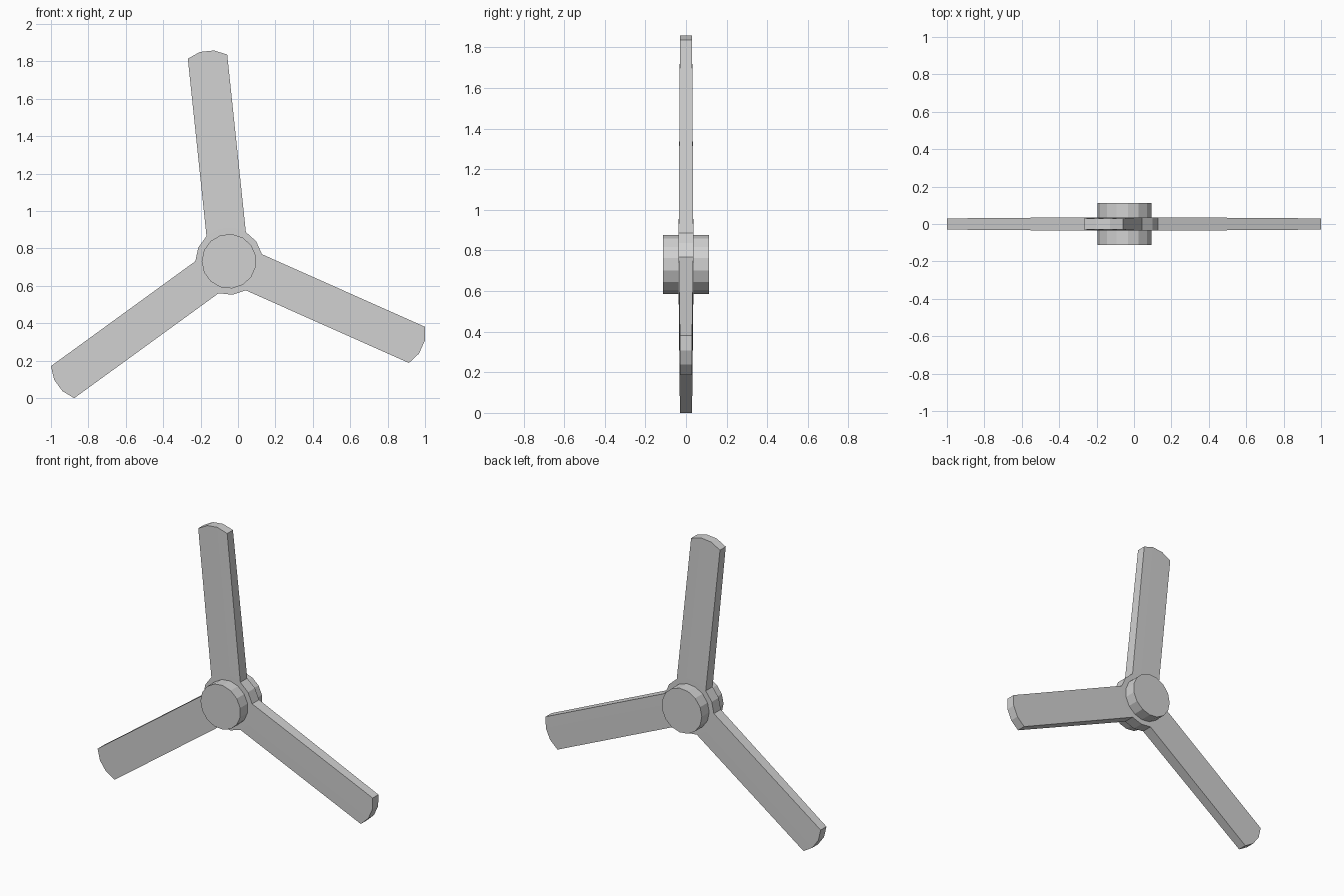
import bpy
import bmesh
from math import cos, sin, radians
from mathutils import Matrix, Vector

cube = bpy.data.objects.get("Cube")
if cube:
    bpy.data.objects.remove(cube, do_unlink=True)

SIDES = 15
CENTRE = Vector((-0.048, 0, 0.7315))
BLADE_ANGLES = (96, 216, 336)

grey = bpy.data.materials.new("light grey")
grey.use_nodes = True
colour = (0.64, 0.64, 0.64, 1)
grey.diffuse_color = colour
grey.node_tree.nodes["Principled BSDF"].inputs["Base Color"].default_value = colour


def prism(radius, half_depth):
    """Fifteen-sided prism along y, with one flat facing each blade."""
    bm = bmesh.new()
    turn = Matrix.Rotation(radians(90), 4, "X") @ Matrix.Rotation(radians(18), 4, "Z")
    bmesh.ops.create_circle(bm, cap_ends=True, segments=SIDES, radius=radius)
    cap = bm.faces[:]
    grown = bmesh.ops.extrude_face_region(bm, geom=cap, use_keep_orig=True)["geom"]
    for v in bm.verts:
        v.co.z = -half_depth
    for v in grown:
        if isinstance(v, bmesh.types.BMVert):
            v.co.z = half_depth
    bm.transform(turn)
    return bm


def finish(bm, name):
    bmesh.ops.recalc_face_normals(bm, faces=bm.faces[:])
    mesh = bpy.data.meshes.new(name)
    bm.to_mesh(mesh)
    bm.free()
    mesh.materials.append(grey)
    obj = bpy.data.objects.new(name, mesh)
    obj.location = CENTRE
    bpy.context.collection.objects.link(obj)


# Hub
finish(prism(0.146, 0.113), "hub")

# Collar with three blades, each drawn out of three flats of its rim
bm = prism(0.18, 0.036)
for angle in BLADE_ANGLES:
    out = Vector((cos(radians(angle)), 0, sin(radians(angle))))
    rim = [f for f in bm.faces
           if len(f.verts) == 4 and f.calc_center_median().normalized().dot(out) > 0.87
           and f.calc_center_median().length < 0.2]
    geom = bmesh.ops.extrude_face_region(bm, geom=rim)["geom"]
    bmesh.ops.delete(bm, geom=rim, context="FACES")
    for v in geom:
        if isinstance(v, bmesh.types.BMVert):
            # The tip keeps the rim's curve, slightly flattened and thinner
            along = v.co.dot(out)
            v.co += out * (1.10 + (along - 0.1456) * 0.95 - along)
            v.co.y *= 0.83
finish(bm, "blades")
